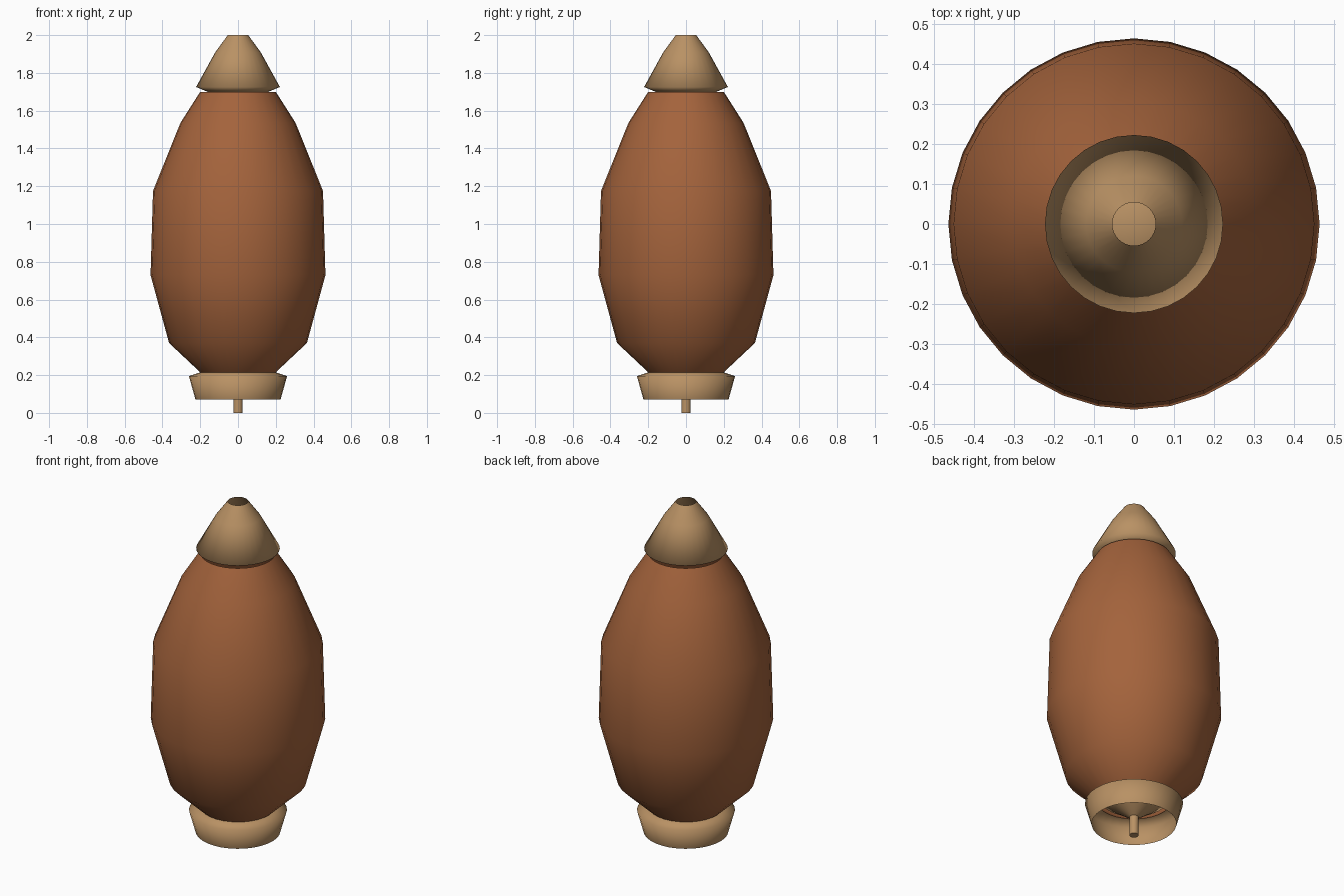
import bpy, bmesh, math

if "Cube" in bpy.data.objects:
    bpy.data.objects.remove(bpy.data.objects["Cube"])


def material(name, rgb):
    m = bpy.data.materials.new(name)
    m.diffuse_color = (*rgb, 1)
    m.use_nodes = True
    m.node_tree.nodes["Principled BSDF"].inputs["Base Color"].default_value = m.diffuse_color
    return m


def lathe(name, profile, mat, segments=32):
    """Spin an (r, z) profile, listed bottom to top, round the z axis."""
    bm = bmesh.new()
    verts = [bm.verts.new((r, 0, z)) for r, z in profile]
    edges = [bm.edges.new(pair) for pair in zip(verts, verts[1:])]
    bmesh.ops.spin(bm, geom=verts + edges, cent=(0, 0, 0), axis=(0, 0, 1),
                   angle=math.tau, steps=segments, use_merge=True)
    bmesh.ops.remove_doubles(bm, verts=bm.verts, dist=1e-4)
    bmesh.ops.recalc_face_normals(bm, faces=bm.faces)
    for f in bm.faces:
        f.smooth = True
    mesh = bpy.data.meshes.new(name)
    bm.to_mesh(mesh)
    bm.free()
    # Open shells: make sure the normals point outward
    if sum(p.normal.x * p.center.x + p.normal.y * p.center.y
           for p in mesh.polygons) < 0:
        mesh.flip_normals()
    mesh.materials.append(mat)
    obj = bpy.data.objects.new(name, mesh)
    bpy.context.collection.objects.link(obj)
    return obj


rust = material("rust_brown", (0.37, 0.125, 0.045))
tan = material("tan", (0.485, 0.285, 0.128))

# Barrel-shaped shade, open at both ends
lathe("shade", [(0.20, 0.215), (0.365, 0.37), (0.463, 0.73),
                (0.45, 1.175), (0.305, 1.535), (0.20, 1.70)], rust)

# Conical top cap with a hole at its tip
lathe("top_cap", [(0.16, 1.70), (0.222, 1.725), (0.12, 1.91),
                  (0.054, 2.0)], tan)

# Flared collar, open underneath
lathe("bottom_collar", [(0.225, 0.07), (0.26, 0.195), (0.20, 0.215)], tan)

# Inner bulb seen through the openings
lathe("bulb", [(0, 0.10), (0.025, 0.11), (0.10, 0.165), (0.175, 0.215),
               (0.14, 0.30), (0.07, 0.34), (0, 0.35)], tan)

# Pin hanging below the collar
pin = lathe("pin", [(0, 0), (0.025, 0), (0.025, 0.12), (0, 0.12)], tan, 16)
bpy.context.view_layer.objects.active = pin
pin.select_set(True)
bpy.ops.object.shade_smooth_by_angle(angle=math.radians(40))
